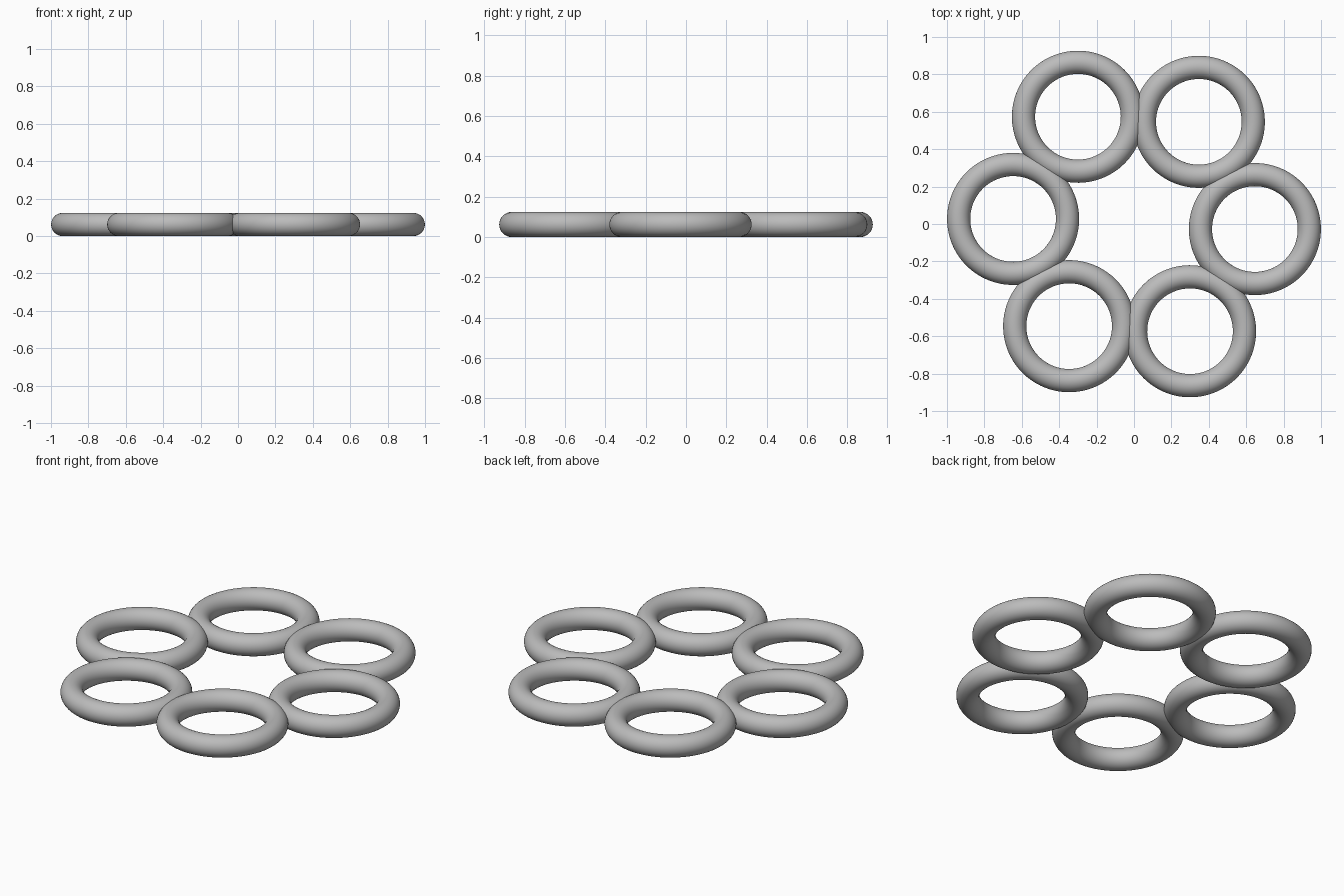
import bpy
import math

cube = bpy.data.objects.get("Cube")
if cube:
    bpy.data.objects.remove(cube, do_unlink=True)

COUNT = 6
CIRCLE_RADIUS = 0.647            # distance of each ring from the middle
RING_RADIUS, TUBE_RADIUS = 0.291, 0.062
TURN = math.radians(-2.4)        # slight twist of the whole circle

# Plain grey
grey = bpy.data.materials.new("grey")
grey.use_nodes = True
grey.diffuse_color = (0.5, 0.5, 0.5, 1)
shader = next(n for n in grey.node_tree.nodes if n.type == "BSDF_PRINCIPLED")
shader.inputs["Base Color"].default_value = grey.diffuse_color
shader.inputs["Roughness"].default_value = 0.6

# Six equal rings, each overlapping its neighbours a little
for i in range(COUNT):
    angle = TURN + i * math.tau / COUNT
    bpy.ops.mesh.primitive_torus_add(
        major_radius=RING_RADIUS, minor_radius=TUBE_RADIUS,
        major_segments=96, minor_segments=32,
        location=(CIRCLE_RADIUS * math.cos(angle),
                  CIRCLE_RADIUS * math.sin(angle), TUBE_RADIUS),
        rotation=(0, 0, angle))
    ring = bpy.context.object
    ring.name = f"ring_{i + 1}"
    ring.data.materials.append(grey)
    bpy.ops.object.shade_smooth()
